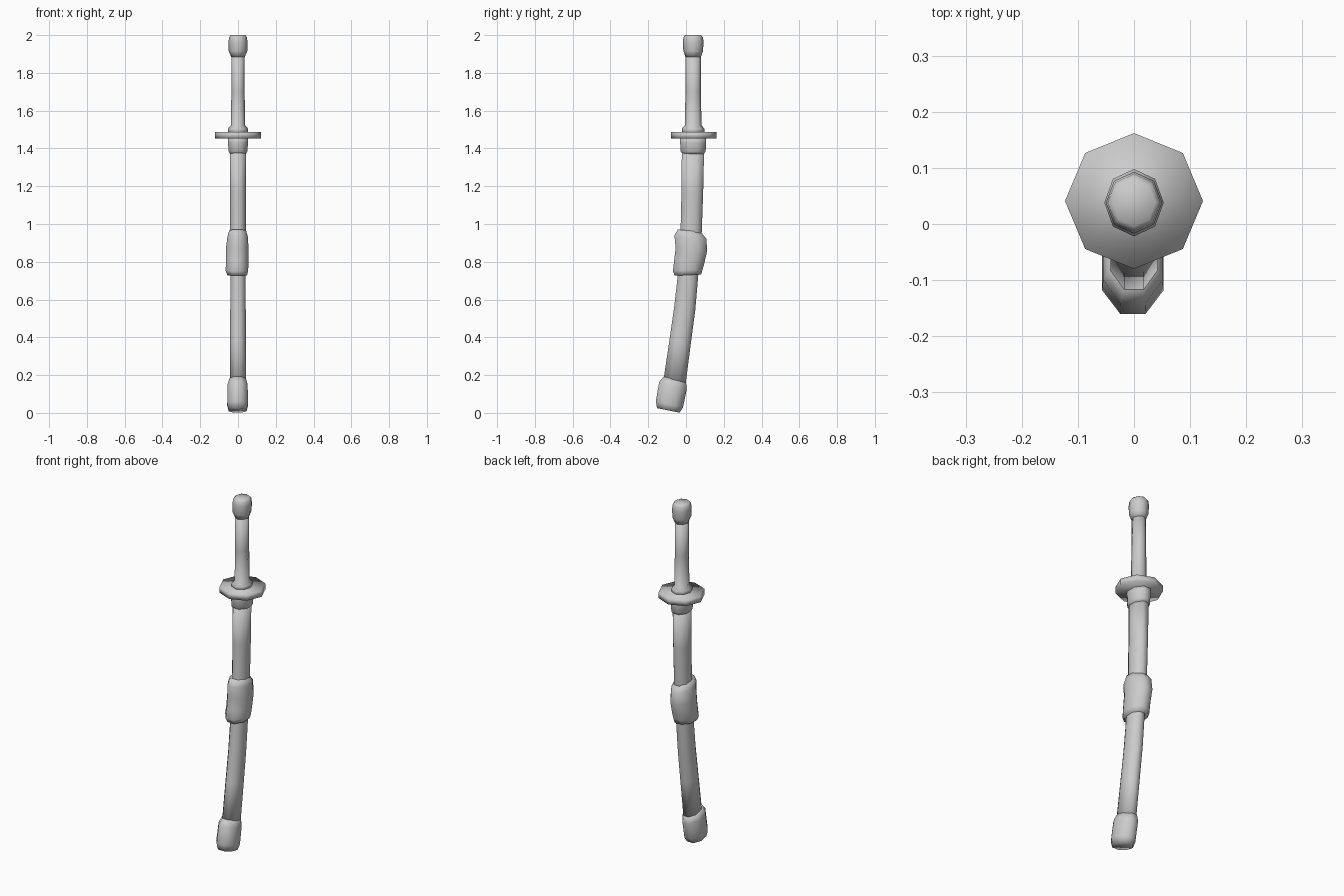
import bpy, bmesh, math

if "Cube" in bpy.data.objects:
    bpy.data.objects.remove(bpy.data.objects["Cube"])

SIDES = 8


def tube(name, rings, flat_front=False, smooth=180):
    """Loft octagonal rings (cx, y_min, y_max, z, half_width_x, tilt_slope), capped at both ends."""
    bm = bmesh.new()
    phase = math.pi / SIDES if flat_front else 0
    grow = 1 / math.cos(math.pi / SIDES) if flat_front else 1
    loops = []
    for cx, y0, y1, z, rx, slope in rings:
        cy, ry = (y0 + y1) / 2, (y1 - y0) / 2 * grow
        loop = []
        for i in range(SIDES):
            a = phase + i * math.tau / SIDES
            dy = ry * math.sin(a)
            loop.append(bm.verts.new((cx + rx * grow * math.cos(a), cy + dy, z + dy * slope)))
        loops.append(loop)
    for a, b in zip(loops, loops[1:]):
        for i in range(SIDES):
            j = (i + 1) % SIDES
            bm.faces.new((a[i], a[j], b[j], b[i]))
    bm.faces.new(loops[0])
    bm.faces.new(loops[-1])
    bmesh.ops.recalc_face_normals(bm, faces=bm.faces)
    mesh = bpy.data.meshes.new(name)
    bm.to_mesh(mesh)
    bm.free()
    ob = bpy.data.objects.new(name, mesh)
    bpy.context.collection.objects.link(ob)
    bpy.ops.object.select_all(action='DESELECT')
    ob.select_set(True)
    bpy.context.view_layer.objects.active = ob
    bpy.ops.object.shade_smooth_by_angle(angle=math.radians(smooth))
    return ob


def straight(name, profile, cy=0.038, **kw):
    """Upright tube from (z, half_width_x, half_width_y)."""
    return tube(name, [(0, cy - ry, cy + ry, z, rx, 0) for z, rx, ry in profile], **kw)


# Grip with flared collar at the guard
straight("handle", [(1.48, .053, .06), (1.505, .053, .06), (1.522, .038, .044),
                    (1.70, .035, .041), (1.91, .035, .040)])

# Rounded pommel
straight("pommel", [(1.885, .036, .041), (1.915, .049, .052), (1.965, .050, .055),
                    (1.99, .047, .051), (2.0, .038, .042)])

# Octagonal hand guard
straight("guard", [(1.453, .123, .121), (1.488, .123, .121)], cy=.041, smooth=100)

# Scabbard mouth collar
straight("scabbard_mouth", [(1.37, .042, .056), (1.385, .050, .066),
                            (1.43, .053, .069), (1.46, .053, .069)], flat_front=True)

# Curved scabbard
tube("scabbard", [
    (0, -.022, .096, 1.40, .043, 0),
    (0, -.024, .091, 1.17, .042, -.01),
    (0, -.029, .083, 0.95, .041, -.03),
    (0, -.044, .064, 0.72, .041, -.08),
    (0, -.063, .049, 0.55, .041, -.12),
    (0, -.087, .026, 0.38, .042, -.16),
    (0, -.121, -.004, 0.15, .042, -.22)], flat_front=True)

# Wrapped band with the cord knob bulging to one side
tube("cord_band", [
    (-.002, -.044, .078, 0.965, .044, -.10),
    (-.002, -.061, .108, 0.93, .054, -.10),
    (-.004, -.055, .112, 0.865, .060, -.08),
    (-.004, -.063, .098, 0.80, .059, -.05),
    (-.006, -.069, .088, 0.755, .060, .05),
    (-.004, -.060, .080, 0.73, .052, .05)], flat_front=True)

# End cap of the scabbard
tube("scabbard_tip", [
    (-.002, -.118, .000, 0.178, .043, -.25),
    (-.002, -.142, .004, 0.145, .053, -.25),
    (-.002, -.160, -.016, 0.045, .055, -.23),
    (-.002, -.153, -.034, 0.013, .047, -.20)], flat_front=True)
